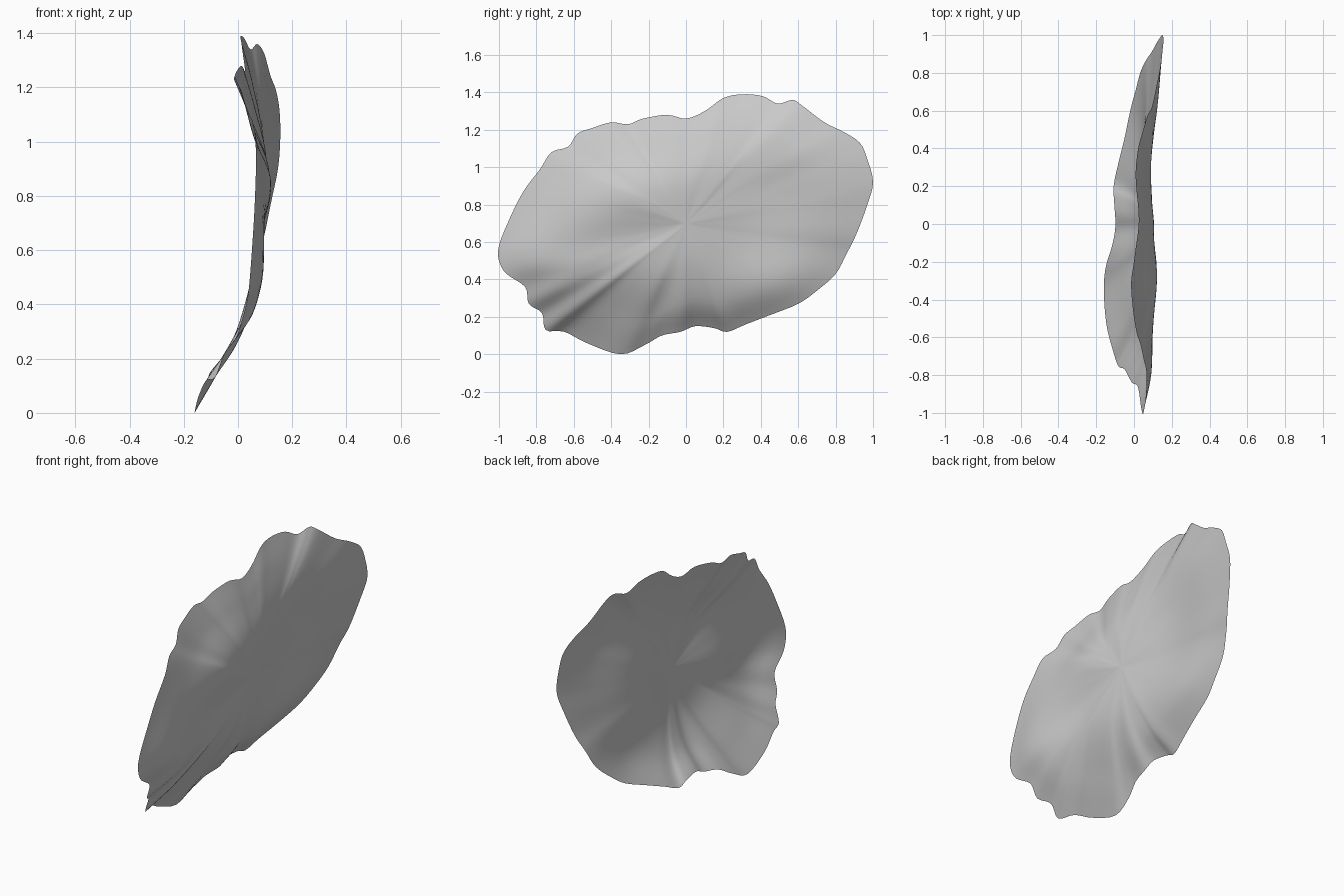
import bpy
import bmesh
from mathutils import Vector

cube = bpy.data.objects.get("Cube")
if cube:
    bpy.data.objects.remove(cube, do_unlink=True)

# Ragged outline of the sheet as (y, z), in hundredths
OUTLINE = [
    (100, 92), (97, 104), (93, 113), (84, 119), (74, 124), (62, 133),
    (57, 136), (49, 134), (41, 138), (30, 139), (20, 137), (10, 130),
    (0, 126), (-10, 128), (-23, 126), (-31, 123), (-40, 124), (-50, 121),
    (-58, 118), (-63, 111), (-72, 108), (-78, 99), (-87, 87), (-95, 71),
    (-100, 58), (-100, 50), (-96, 43), (-86, 36), (-84, 27), (-77, 22),
    (-75, 13), (-65, 12), (-53, 6), (-35, 0), (-22, 5), (-13, 10),
    (-3, 12), (5, 15), (15, 14), (22, 12), (32, 16), (45, 21),
    (60, 27), (70, 34), (80, 43), (86, 54), (91, 64), (97, 80)]

# Bulge of the sheet along each spoke: inner ring, outer ring, rim (hundredths)
BULGE = [
    (7, 12, 15), (8, 12.5, 14), (9, 8.5, 7), (9.5, 5.5, 1),
    (10.5, 6.5, 2.5), (10.5, 4, -1.5), (11.5, 5, 1.5), (12, 8.5, 6.5),
    (8.5, 9.5, 5), (7.5, 8, 2), (7.5, 0.5, -8.5), (6, -6, -16),
    (6.5, 0, -10), (6, -0.5, -10.5), (5.5, 4, -2), (5.5, 6.5, 6)]

CENTRE = Vector((0.09, 0, 0.7))
RING_SCALE = (0.4, 0.75, 1)
FINE = 4          # samples between outline points
STEPS = 8         # samples between rings


def spline(a, b, c, d, t):
    """Smooth curve from b to c."""
    return b + 0.5 * t * (c - a + t * (2 * a - 5 * b + 4 * c - d
                                       + t * (3 * (b - c) + d - a)))


def loop_sample(values, u):
    """Sample a closed list of control values at u in 0..1."""
    n = len(values)
    i = int(u * n)
    a, b, c, d = (values[(i + k) % n] for k in (-1, 0, 1, 2))
    return spline(a, b, c, d, u * n - i)


# Three control rings, each sampled finely all the way round
rim = [Vector((0, y, z)) / 100 for y, z in OUTLINE]
count = len(rim) * FINE
rings = []
for r, scale in enumerate(RING_SCALE):
    depth = [row[r] / 100 for row in BULGE]
    ring = []
    for j in range(count):
        p = CENTRE.lerp(loop_sample(rim, j / count), scale)
        p.x = loop_sample(depth, j / count)
        ring.append(p)
    rings.append(ring)

# Skin the sheet from the centre outwards
bm = bmesh.new()
hub = bm.verts.new(CENTRE)
spokes = []
for j in range(count):
    inner, outer, edge = (ring[j] for ring in rings)
    path = [rings[0][(j + count // 2) % count], CENTRE, inner, outer, edge,
            2 * edge - outer]
    spokes.append([bm.verts.new(spline(*path[s:s + 4], k / STEPS))
                   for s in range(3) for k in range(1, STEPS + 1)])
for j in range(count):
    here, after = spokes[j], spokes[(j + 1) % count]
    bm.faces.new((hub, here[0], after[0]))
    for k in range(len(here) - 1):
        bm.faces.new((here[k], here[k + 1], after[k + 1], after[k]))
for face in bm.faces:
    face.smooth = True

mesh = bpy.data.meshes.new("curved_sheet")
bm.to_mesh(mesh)
bm.free()
sheet = bpy.data.objects.new("curved_sheet", mesh)
bpy.context.collection.objects.link(sheet)

# Plain grey surface
grey = bpy.data.materials.new("plain_grey")
grey.use_nodes = True
colour = (0.6, 0.6, 0.6, 1)
grey.diffuse_color = colour
grey.node_tree.nodes["Principled BSDF"].inputs["Base Color"].default_value = colour
mesh.materials.append(grey)
